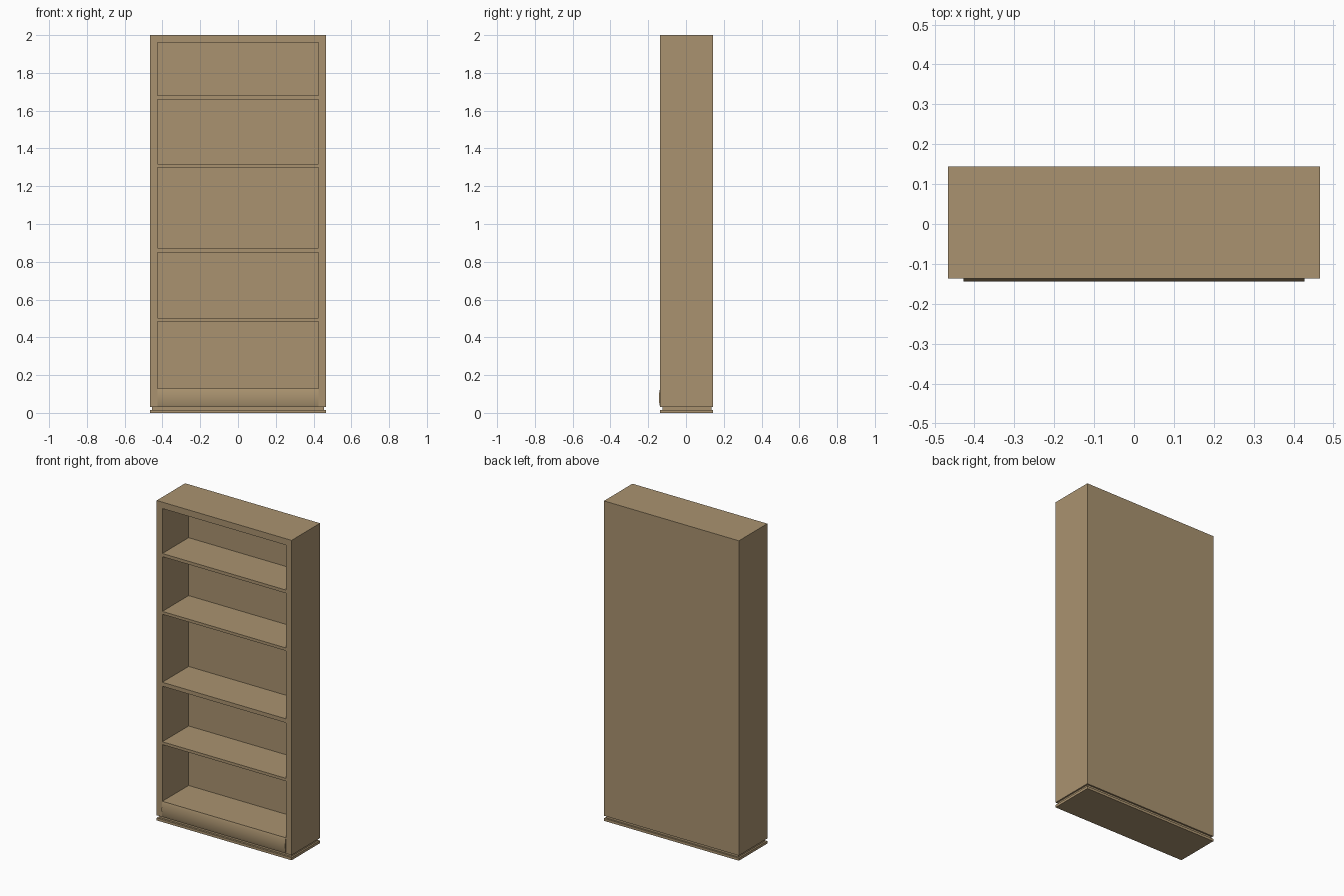
import bpy, bmesh, math

if "Cube" in bpy.data.objects:
    bpy.data.objects.remove(bpy.data.objects["Cube"])

wood = bpy.data.materials.new("light_oak")
wood.diffuse_color = (0.40, 0.29, 0.16, 1)
wood.use_nodes = True
wood.node_tree.nodes["Principled BSDF"].inputs["Base Color"].default_value = wood.diffuse_color

W, YF, YB = 0.4665, -0.137, 0.144     # half width, front and back planes
INNER = 0.427                         # half width of the openings
RECESS = 0.122                        # y of the inner back panel


def finish(name, bm):
    bmesh.ops.remove_doubles(bm, verts=bm.verts, dist=1e-5)
    bmesh.ops.recalc_face_normals(bm, faces=bm.faces)
    me = bpy.data.meshes.new(name)
    bm.to_mesh(me)
    bm.free()
    me.materials.append(wood)
    ob = bpy.data.objects.new(name, me)
    bpy.context.collection.objects.link(ob)
    return ob


def box(name, x, y0, y1, z0, z1):
    bm = bmesh.new()
    bmesh.ops.create_cube(bm, size=1)
    for v in bm.verts:
        v.co = (v.co.x * 2 * x, (y0 + y1) / 2 + v.co.y * (y1 - y0),
                (z0 + z1) / 2 + v.co.z * (z1 - z0))
    return finish(name, bm)


# Case: a solid front grid with five recessed compartments
xs = [-W, -INNER, INNER, W]
zs = [0.032, 0.130, 0.484, 0.502, 0.849, 0.874, 1.299, 1.317, 1.659, 1.679, 1.960, 2.0]
bm = bmesh.new()


def quad(*pts):
    bm.faces.new([bm.verts.new(p) for p in pts])


def rect_y(x0, x1, y, z0, z1):
    quad((x0, y, z0), (x1, y, z0), (x1, y, z1), (x0, y, z1))


def side(x, y0, y1, z0, z1):
    quad((x, y0, z0), (x, y1, z0), (x, y1, z1), (x, y0, z1))


def level(z, x0, x1, y0, y1):
    quad((x0, y0, z), (x1, y0, z), (x1, y1, z), (x0, y1, z))


for j, (z0, z1) in enumerate(zip(zs, zs[1:])):
    for i, (x0, x1) in enumerate(zip(xs, xs[1:])):
        rect_y(x0, x1, YB, z0, z1)
        if i == 1 and j % 2 == 1:
            rect_y(x0, x1, RECESS, z0, z1)
            for x in (x0, x1):
                side(x, YF, RECESS, z0, z1)
            for z in (z0, z1):
                level(z, x0, x1, YF, RECESS)
        else:
            rect_y(x0, x1, YF, z0, z1)
    for x in (-W, W):
        side(x, YF, YB, z0, z1)
for x0, x1 in zip(xs, xs[1:]):
    for z in (zs[0], zs[-1]):
        level(z, x0, x1, YF, YB)
finish("bookcase_case", bm)

# Base plate and the recessed groove above it
box("base_plate", W, YF, YB, 0, 0.016)
box("base_groove", W - 0.01, YF + 0.012, YB - 0.01, 0.016, 0.032)

# Softly bowed kick panel under the lowest shelf
bm = bmesh.new()
N = 16
prof = [(YF - 0.007 * math.sin(math.pi * k / N) ** 0.8, 0.034 + 0.094 * k / N)
        for k in range(N + 1)]
prof += [(YF + 0.005, 0.128), (YF + 0.005, 0.034)]
ends = [[bm.verts.new((x, y, z)) for y, z in prof] for x in (-INNER, INNER)]
n = len(prof)
for k in range(n):
    bm.faces.new((ends[0][k], ends[0][(k + 1) % n], ends[1][(k + 1) % n], ends[1][k]))
for e in ends:
    bm.faces.new(e)
kick = finish("kick_panel", bm)
bpy.context.view_layer.objects.active = kick
kick.select_set(True)
bpy.ops.object.shade_smooth_by_angle(angle=math.radians(35))
